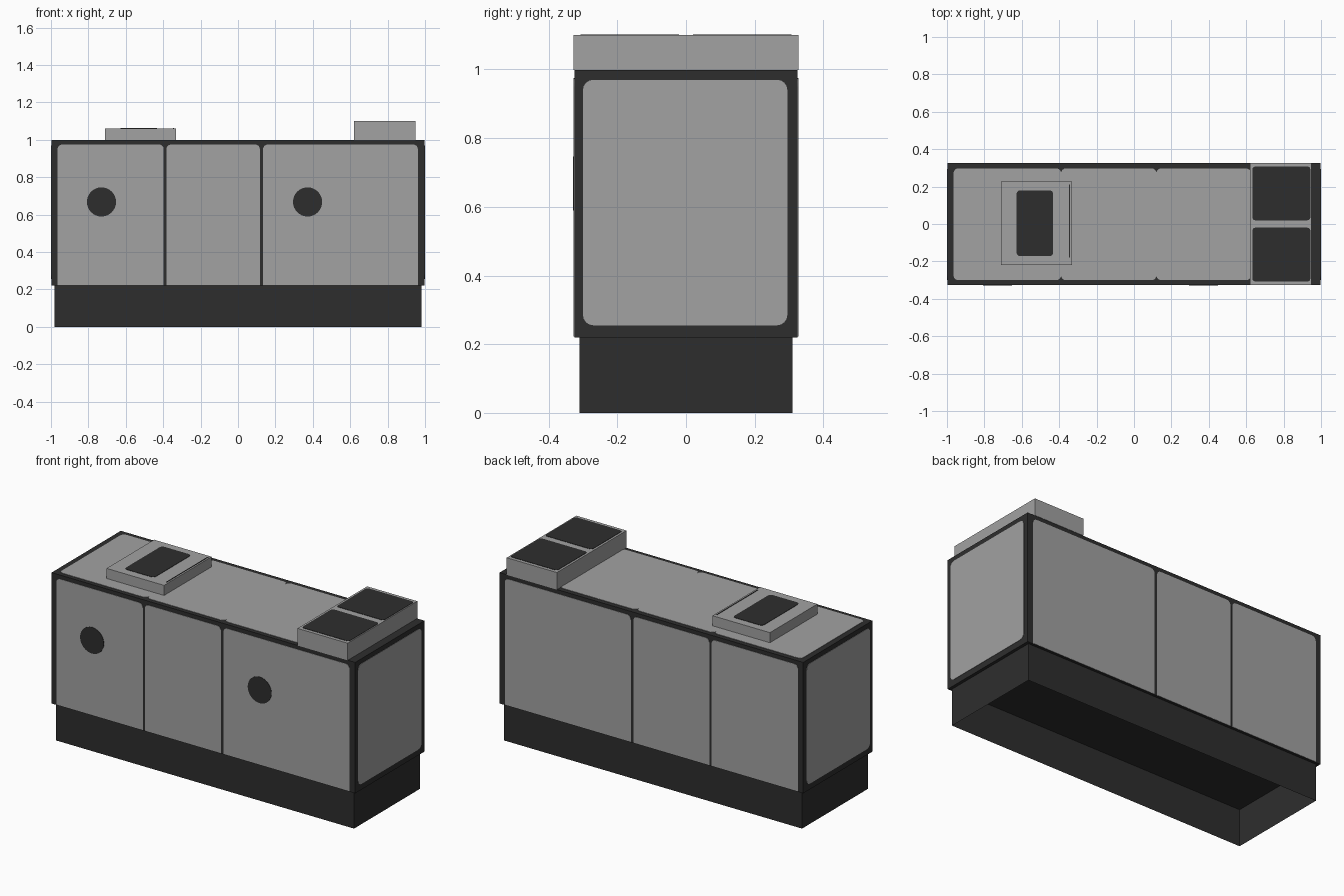
import bpy, bmesh, math
from mathutils import Vector

if "Cube" in bpy.data.objects:
    bpy.data.objects.remove(bpy.data.objects["Cube"])


def material(name, value):
    m = bpy.data.materials.new(name)
    m.diffuse_color = (value, value, value, 1)
    m.use_nodes = True
    m.node_tree.nodes["Principled BSDF"].inputs["Base Color"].default_value = m.diffuse_color
    return m


DARK = material("dark grey", 0.027)
LIGHT = material("light grey", 0.36)
T = 0.002  # plate thickness


def finish(name, bm, mat):
    bmesh.ops.recalc_face_normals(bm, faces=bm.faces)
    me = bpy.data.meshes.new(name)
    bm.to_mesh(me)
    bm.free()
    me.materials.append(mat)
    ob = bpy.data.objects.new(name, me)
    bpy.context.collection.objects.link(ob)
    return ob


def box(name, lo, hi, mat, open_ends=False):
    bm = bmesh.new()
    bmesh.ops.create_cube(bm, size=1)
    for v in bm.verts:
        v.co = Vector([lo[i] + (v.co[i] + 0.5) * (hi[i] - lo[i]) for i in range(3)])
    if open_ends:
        bm.normal_update()
        ends = [f for f in bm.faces if abs(f.normal.z) > 0.9]
        bmesh.ops.delete(bm, geom=ends, context='FACES_ONLY')
    return finish(name, bm, mat)


def rounded(a0, b0, a1, b1, r, r_low=None):
    """Rounded rectangle outline; r_low is the radius of the two low-b corners."""
    r_low = r if r_low is None else r_low
    pts = []
    for ca, cb, sa, sb, start, rad in ((a1, b1, -1, -1, 0, r), (a0, b1, 1, -1, 90, r),
                                       (a0, b0, 1, 1, 180, r_low), (a1, b0, -1, 1, 270, r_low)):
        if rad == 0:
            pts.append((ca, cb))
            continue
        for k in range(5):
            t = math.radians(start + k * 22.5)
            pts.append((ca + sa * rad + rad * math.cos(t), cb + sb * rad + rad * math.sin(t)))
    return pts


def circle(a, b, r, n=32):
    return [(a + r * math.cos(2 * math.pi * k / n), b + r * math.sin(2 * math.pi * k / n))
            for k in range(n)]


def plate(name, pts, axis, outer, side, mat, thick=T):
    """Thin plate whose outer face lies at `outer` on the axis, facing `side`."""
    def place(p, d):
        co = list(p)
        co.insert(axis, d)
        return co
    bm = bmesh.new()
    f = bm.faces.new([bm.verts.new(place(p, outer - side * thick)) for p in pts])
    ext = bmesh.ops.extrude_face_region(bm, geom=[f])
    for v in ext["geom"]:
        if isinstance(v, bmesh.types.BMVert):
            v.co[axis] = outer
    return finish(name, bm, mat)


# Main cabinet and hollow plinth
W, D = 1.0, 0.327
box("cabinet_body", (-W + T, -D + T, 0.22), (W - T, D - T, 1 - T), DARK)
box("plinth", (-0.98, -0.31, 0), (0.98, 0.31, 0.22), DARK, open_ends=True)

# Front and back panels, divided by two seams
for label, s in (("front", -1), ("back", 1)):
    for i, (x0, x1) in enumerate(((-0.965, -0.397), (-0.383, 0.117), (0.134, 0.962))):
        plate(f"{label}_panel_{i + 1}", rounded(x0, 0.222, x1, 0.975, 0.025, 0), 1, s * D, s, LIGHT)

# End panels
for label, s in (("left", -1), ("right", 1)):
    plate(f"{label}_end_panel", rounded(-0.3, 0.255, 0.295, 0.97, 0.03), 0, s * W, s, LIGHT)

# Top panels meeting at rounded corners
for i, (x0, x1) in enumerate(((-0.965, -0.39), (-0.39, 0.12), (0.12, 0.625))):
    plate(f"top_panel_{i + 1}", rounded(x0, -0.3, x1, 0.297, 0.025), 2, 1.0, 1, LIGHT)

# Round front vents
for i, x in enumerate((-0.73, 0.372)):
    plate(f"round_vent_{i + 1}", circle(x, 0.668, 0.078), 1, -D - T, -1, DARK)

# Low roof unit with hatch and slot
box("small_roof_unit", (-0.71, -0.22, 1 - T), (-0.332, 0.226, 1.06), LIGHT)
plate("small_unit_hatch", rounded(-0.628, -0.172, -0.432, 0.18, 0.02), 2, 1.06 + T, 1, DARK)
plate("small_unit_slot", rounded(-0.347, -0.18, -0.342, 0.21, 0), 2, 1.06 + T, 1, DARK)

# Tall roof unit with two grilles
box("large_roof_unit", (0.62, -D, 1 - T), (0.95, D, 1.1), LIGHT)
for label, y0, y1 in (("front", -0.307, -0.02), ("back", 0.02, 0.307)):
    plate(f"{label}_roof_grille", rounded(0.633, y0, 0.943, y1, 0.015), 2, 1.1 + T, 1, DARK)
